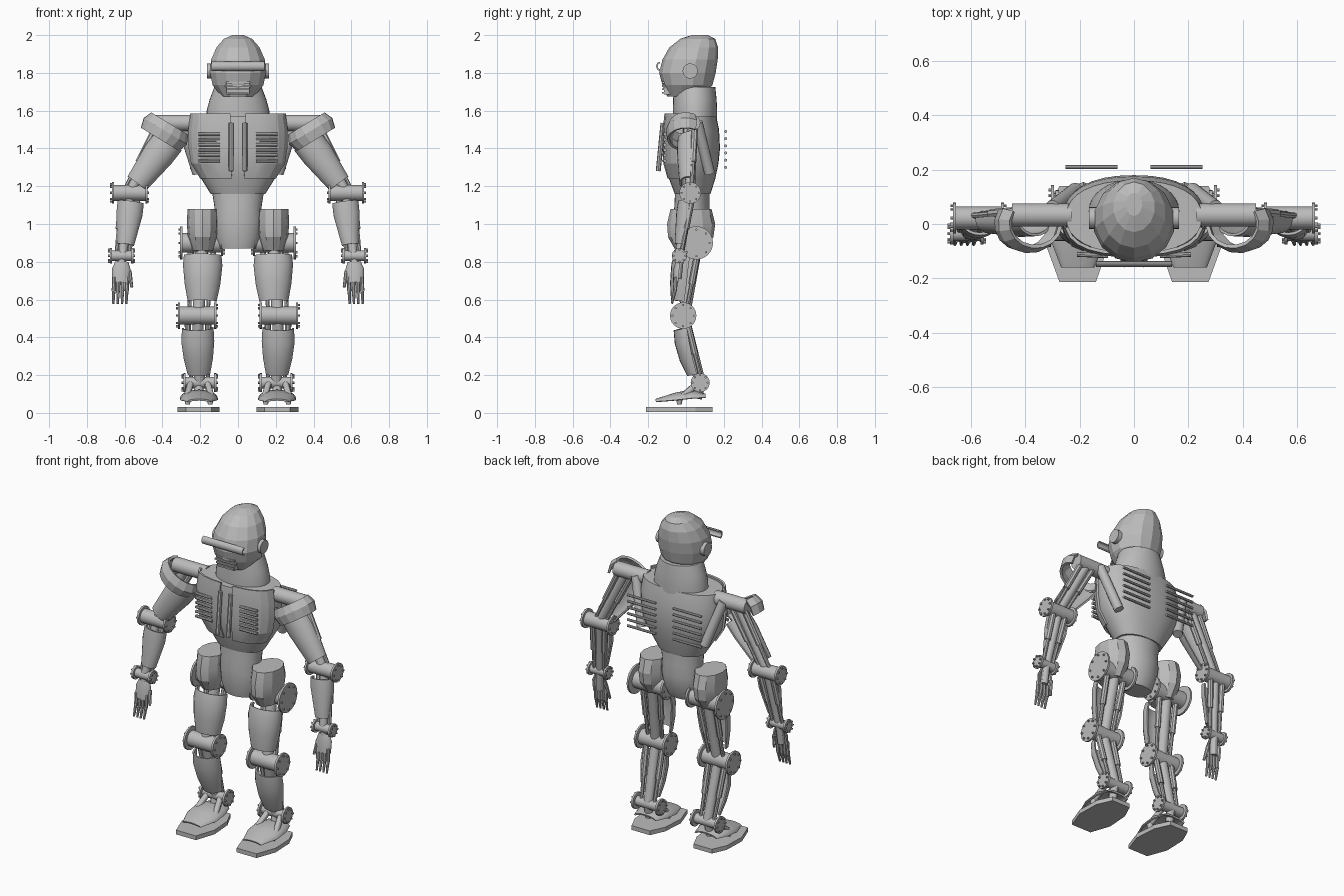
import bpy, bmesh
from math import sin, cos, pi, radians, copysign
from mathutils import Vector, Matrix

if "Cube" in bpy.data.objects:
    bpy.data.objects.remove(bpy.data.objects["Cube"])

grey = bpy.data.materials.new("plain grey")
grey.use_nodes = True
grey.diffuse_color = (0.5, 0.5, 0.5, 1)
grey.node_tree.nodes["Principled BSDF"].inputs["Base Color"].default_value = (0.5, 0.5, 0.5, 1)


def finish(name, bm, mirror=False, smooth=30):
    bmesh.ops.recalc_face_normals(bm, faces=bm.faces)
    me = bpy.data.meshes.new(name)
    bm.to_mesh(me)
    bm.free()
    me.materials.append(grey)
    if smooth:
        me.shade_smooth()
        me.set_sharp_from_angle(angle=radians(smooth))
    ob = bpy.data.objects.new(name, me)
    bpy.context.collection.objects.link(ob)
    if mirror:
        ob.modifiers.new("Mirror", 'MIRROR').use_clip = False
    return ob


def rod(bm, a, b, r, r2=None, n=12):
    a, b = Vector(a), Vector(b)
    d = b - a
    m = Matrix.Translation((a + b) / 2) @ d.to_track_quat('Z', 'Y').to_matrix().to_4x4()
    bmesh.ops.create_cone(bm, cap_ends=True, segments=n, radius1=r,
                          radius2=r if r2 is None else r2, depth=d.length, matrix=m)


def box(bm, c, s):
    bmesh.ops.create_cube(bm, size=1, matrix=Matrix.Translation(c) @ Matrix.Diagonal((*s, 1)))


def skin(bm, rows, closed):
    """Join rows of points with quads."""
    vs = [[bm.verts.new(p) for p in row] for row in rows]
    faces = []
    for lo, hi in zip(vs, vs[1:]):
        for i in range(len(lo) if closed else len(lo) - 1):
            j = (i + 1) % len(lo)
            faces.append(bm.faces.new((lo[i], lo[j], hi[j], hi[i])))
    if closed:
        bm.faces.new(vs[0])
        bm.faces.new(vs[-1])
    return faces


def loft(bm, rings, n, arc=None, p=1.0, grow=0.0, cx=0.0):
    """Rings are (z, half width, front y, back y); an arc gives an open plate."""
    rows = []
    for z, rx, y0, y1 in rings:
        row = []
        for i in range(n if arc is None else n + 1):
            a = 2 * pi * i / n if arc is None else radians(arc[0] + (arc[1] - arc[0]) * i / n)
            s, c = sin(a), cos(a)
            s, c = copysign(abs(s) ** p, s), copysign(abs(c) ** p, c)
            row.append((cx + (rx + grow) * s, (y0 + y1) / 2 - ((y1 - y0) / 2 + grow) * c, z))
        rows.append(row)
    return skin(bm, rows, arc is None)


def shell(bm, sections, face=(0, -1, 0), arc=(-100, 100), n=12, thick=0.01):
    """Curved armour plate; sections are (centre, half width, depth)."""
    d = (Vector(sections[-1][0]) - Vector(sections[0][0])).normalized()
    f = Vector(face)
    f = (f - d * f.dot(d)).normalized()
    u = f.cross(d)
    rows = []
    for c, ru, rf in sections:
        angles = [radians(arc[0] + (arc[1] - arc[0]) * i / n) for i in range(n + 1)]
        rows.append([Vector(c) + u * ru * sin(a) + f * rf * cos(a) for a in angles])
    faces = skin(bm, rows, False)
    bmesh.ops.recalc_face_normals(bm, faces=faces)
    bmesh.ops.solidify(bm, geom=faces, thickness=thick)


def joint(name, x0, x1, y, z, r, disc, inner=None):
    """Hinge barrel across x with bolted end discs."""
    bm = bmesh.new()
    rod(bm, (x0, y, z), (x1, y, z), r, n=24)
    for x, s, rd in ((x0, -1, inner or disc), (x1, 1, disc)):
        rod(bm, (x - 0.006, y, z), (x + 0.006, y, z), rd, n=24)
        for k in range(8):
            a = k * pi / 4
            p = Vector((x, y + cos(a) * rd * 0.8, z + sin(a) * rd * 0.8))
            rod(bm, p, p + Vector((s * 0.015, 0, 0)), 0.006, n=6)
    finish(name, bm, True)


def struts(name, a, b, r, spread, back):
    """Thick bone with a thin piston on each side."""
    bm = bmesh.new()
    rod(bm, a, b, r, n=16)
    a, b = Vector(a), Vector(b)
    for s in (-1, 1):
        o = Vector((s * spread, back, 0))
        rod(bm, a + o, b + o * 0.8, 0.011, n=8)
        rod(bm, a + o, a.lerp(b, 0.55) + o * 0.9, 0.017, n=8)
    finish(name, bm, True)


# Head: faceted helmet, visor, mouth grille and ear discs
bm = bmesh.new()
loft(bm, [(1.675, .09, -.10, .09), (1.735, .138, -.125, .14), (1.80, .152, -.142, .157),
          (1.87, .146, -.125, .168), (1.935, .117, -.088, .17), (1.98, .077, -.03, .155),
          (2.0, .03, .03, .115)], 14)
finish("helmet", bm, smooth=0)
bm = bmesh.new()
shell(bm, [((-.14, -.138, 1.835), .024, .02), ((.14, -.138, 1.835), .024, .02)], arc=(-90, 90), n=8, thick=.008)
finish("visor", bm)
bm = bmesh.new()
box(bm, (0, -.08, 1.715), (.12, .075, .06))
for k in range(4):
    box(bm, (0, -.118, 1.695 + k * .018), (.14 - abs(k - 2) * .015, .02, .009))
finish("mouth_grille", bm, smooth=0)
bm = bmesh.new()
rod(bm, (.135, .022, 1.81), (.165, .022, 1.81), .04, n=20)
finish("ear_discs", bm, True)

# Neck collar
bm = bmesh.new()
loft(bm, [(1.54, .168, -.07, .165), (1.6, .166, -.07, .165), (1.66, .15, -.068, .162), (1.725, .125, -.065, .155)], 32)
finish("neck", bm)

# Torso with chest panels and vents
body = [(1.16, .145, -.06, .13), (1.24, .195, -.09, .155), (1.32, .245, -.112, .172),
        (1.4, .258, -.115, .18), (1.5, .26, -.115, .175), (1.57, .25, -.108, .16)]
bm = bmesh.new()
loft(bm, body, 32, p=.88)
finish("torso", bm)
bm = bmesh.new()
plate = loft(bm, body[1:] + [(1.585, .25, -.106, .16)], 5, arc=(5, 78), p=.76, grow=.008)
bmesh.ops.recalc_face_normals(bm, faces=plate)
bmesh.ops.solidify(bm, geom=plate, thickness=.012)
finish("chest_panels", bm, True, 15)
bm = bmesh.new()
for k in range(6):
    z = 1.335 + k * .028
    rod(bm, (.095, -.117, z), (.21, -.112, z), .009, n=8)
finish("chest_vents", bm, True)
bm = bmesh.new()
rod(bm, (.036, -.122, 1.535), (.036, -.147, 1.28), .013, n=8)
finish("chest_rods", bm, True)
bm = bmesh.new()
for k in range(6):
    z = 1.3 + k * .038
    rod(bm, (.06, .21, z), (.253, .21, z), .008, n=8)
finish("back_fins", bm, True)
bm = bmesh.new()
rod(bm, (.3, .06, 1.54), (.215, .125, 1.27), .028, n=16)
finish("back_cylinders", bm, True)

# Waist and hips
bm = bmesh.new()
loft(bm, [(.87, .095, -.045, .085), (.93, .118, -.06, .115), (1.02, .128, -.066, .13),
          (1.09, .125, -.062, .125), (1.17, .137, -.058, .125)], 28)
finish("waist", bm)
bm = bmesh.new()
loft(bm, [(.86, .055, -.055, .10), (.93, .078, -.095, .145), (1.0, .084, -.1, .155),
          (1.08, .08, -.082, .135)], 12, cx=.187)
finish("hip_pads", bm, True, 20)
joint("hip_joints", .085, .3, .055, .9, .052, .088, .07)

# Legs
bm = bmesh.new()
shell(bm, [((.187, .01, .835), .1, .07), ((.187, 0, .78), .105, .078),
           ((.188, -.01, .68), .095, .075), ((.19, -.02, .59), .077, .06)])
finish("thigh_armour", bm, True)
struts("thigh_struts", (.19, .055, .88), (.21, -.01, .52), .032, .06, .012)
joint("knee_joints", .12, .312, -.015, .515, .047, .07)
bm = bmesh.new()
shell(bm, [((.213, -.005, .45), .084, .062), ((.213, .005, .38), .088, .066),
           ((.21, .025, .29), .078, .06), ((.207, .05, .205), .06, .045)])
finish("shin_armour", bm, True)
struts("shin_struts", (.213, -.01, .5), (.203, .075, .16), .03, .055, .012)
joint("ankle_joints", .12, .283, .075, .16, .03, .05)

# Feet
bm = bmesh.new()
outline = [(.14, -.213), (.275, -.213), (.32, -.09), (.315, .05), (.275, .14), (.15, .14), (.108, .05), (.098, -.09)]
skin(bm, [[(x, y, z) for x, y in outline] for z in (.004, .03)], True)
finish("soles", bm, True, 0)
bm = bmesh.new()
shell(bm, [((.207, .105, .082), .075, .02), ((.207, .03, .078), .1, .045),
           ((.207, -.06, .068), .1, .038), ((.207, -.16, .06), .062, .014)], face=(0, 0, 1), arc=(-90, 90))
finish("foot_armour", bm, True)
bm = bmesh.new()
for s in (-1, 1):
    rod(bm, (.207 + s * .045, .06, .155), (.207 + s * .065, -.02, .085), .018)
    rod(bm, (.207 + s * .06, -.035, .085), (.207 + s * .06, -.035, .045), .02, .012)
rod(bm, (.207, .075, .15), (.207, .06, .075), .025)
finish("ankle_struts", bm, True)

# Shoulders
bm = bmesh.new()
rod(bm, (.23, .033, 1.535), (.45, .033, 1.535), .043, n=24)
finish("shoulder_barrels", bm, True)
bm = bmesh.new()
shell(bm, [((.362, 0, 1.532), .115, .09), ((.385, 0, 1.492), .135, .108), ((.413, 0, 1.448), .12, .1)],
      arc=(-85, 122), n=9, thick=.014)
finish("shoulder_pads", bm, True, 15)

# Arms
bm = bmesh.new()
shell(bm, [((.365, .025, 1.44), .085, .07), ((.42, .022, 1.37), .085, .07), ((.535, .015, 1.215), .062, .05)])
finish("upper_arm_armour", bm, True)
struts("upper_arm_struts", (.385, .035, 1.52), (.57, .02, 1.17), .027, .045, .012)
joint("elbow_joints", .485, .662, .022, 1.165, .042, .057)
bm = bmesh.new()
shell(bm, [((.568, .01, 1.115), .07, .052), ((.575, .002, 1.05), .07, .054), ((.595, -.022, .89), .045, .038)])
finish("forearm_armour", bm, True)
struts("forearm_struts", (.575, .02, 1.14), (.61, -.035, .84), .024, .042, .012)
joint("wrist_joints", .56, .672, -.035, .832, .027, .04)

# Hands
bm = bmesh.new()
shell(bm, [((.615, -.035, .8), .035, .02), ((.618, -.04, .76), .05, .026), ((.62, -.046, .69), .046, .024)])
rod(bm, (.615, -.033, .82), (.62, -.045, .71), .022)
for k in range(4):
    x = .587 + k * .023
    rod(bm, (x, -.055, .72), (x + .002, -.058, .645), .011, n=8)
    rod(bm, (x + .002, -.058, .65), (x + .004, -.075, .578), .01, .006, n=8)
rod(bm, (.575, -.04, .75), (.562, -.06, .665), .012, .008, n=8)
finish("hands", bm, True)
